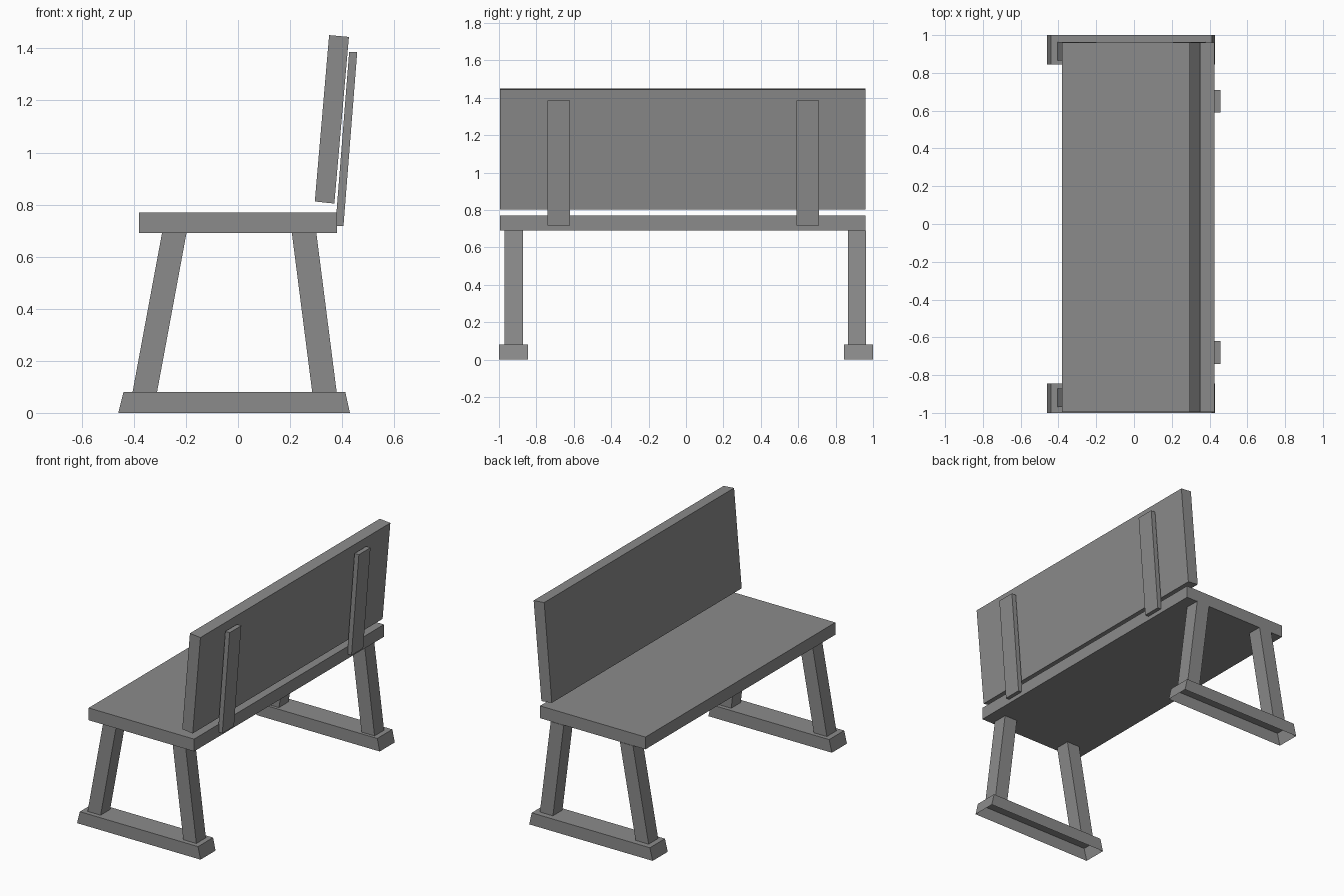
import bpy
import bmesh

cube = bpy.data.objects.get("Cube")
if cube:
    bpy.data.objects.remove(cube, do_unlink=True)

grey = bpy.data.materials.new("painted_grey")
grey.use_nodes = True
colour = (0.26, 0.26, 0.26, 1)
grey.diffuse_color = colour
grey.node_tree.nodes["Principled BSDF"].inputs["Base Color"].default_value = colour


def prism(name, profile, y0, y1, open_bottom=False):
    """Extrude an x-z profile along y into a flat-shaded board."""
    bm = bmesh.new()
    near = [bm.verts.new((x, y0, z)) for x, z in profile]
    face = bm.faces.new(near)
    result = bmesh.ops.extrude_face_region(bm, geom=[face], use_keep_orig=True)
    for v in result["geom"]:
        if isinstance(v, bmesh.types.BMVert):
            v.co.y = y1
    bmesh.ops.recalc_face_normals(bm, faces=bm.faces[:])
    if open_bottom:
        under = [f for f in bm.faces if f.normal.z < -0.9]
        bmesh.ops.delete(bm, geom=under, context="FACES_ONLY")
    mesh = bpy.data.meshes.new(name)
    bm.to_mesh(mesh)
    bm.free()
    mesh.materials.append(grey)
    obj = bpy.data.objects.new(name, mesh)
    bpy.context.collection.objects.link(obj)
    return obj


def slanted(x_low, x_high, width, z_low, z_high):
    """Profile of a leaning post with level ends."""
    return [(x_low, z_low), (x_low + width, z_low),
            (x_high + width, z_high), (x_high, z_high)]


# Seat plank and leaning backrest
prism("seat", slanted(-0.38, -0.38, 0.76, 0.69, 0.77), -0.995, 0.96)
prism("backrest", [(0.295, 0.812), (0.37, 0.804), (0.426, 1.444), (0.35, 1.451)],
      -0.995, 0.96)

# Braces behind the backrest
for side, y in (("right", -0.74), ("left", 0.59)):
    prism("back_brace_" + side, slanted(0.374, 0.427, 0.031, 0.717, 1.387), y, y + 0.12)

# Trestle at each end: hollow foot and two splayed legs
for side, foot_y, leg_y in (("right", -1.0, -0.97), ("left", 0.845, 0.865)):
    prism("foot_" + side, [(-0.46, 0), (0.43, 0), (0.412, 0.08), (-0.44, 0.08)],
          foot_y, foot_y + 0.155, open_bottom=True)
    prism("front_leg_" + side, slanted(-0.405, -0.292, 0.094, 0.08, 0.69),
          leg_y, leg_y + 0.098)
    prism("rear_leg_" + side, slanted(0.285, 0.207, 0.094, 0.08, 0.69),
          leg_y, leg_y + 0.098)
